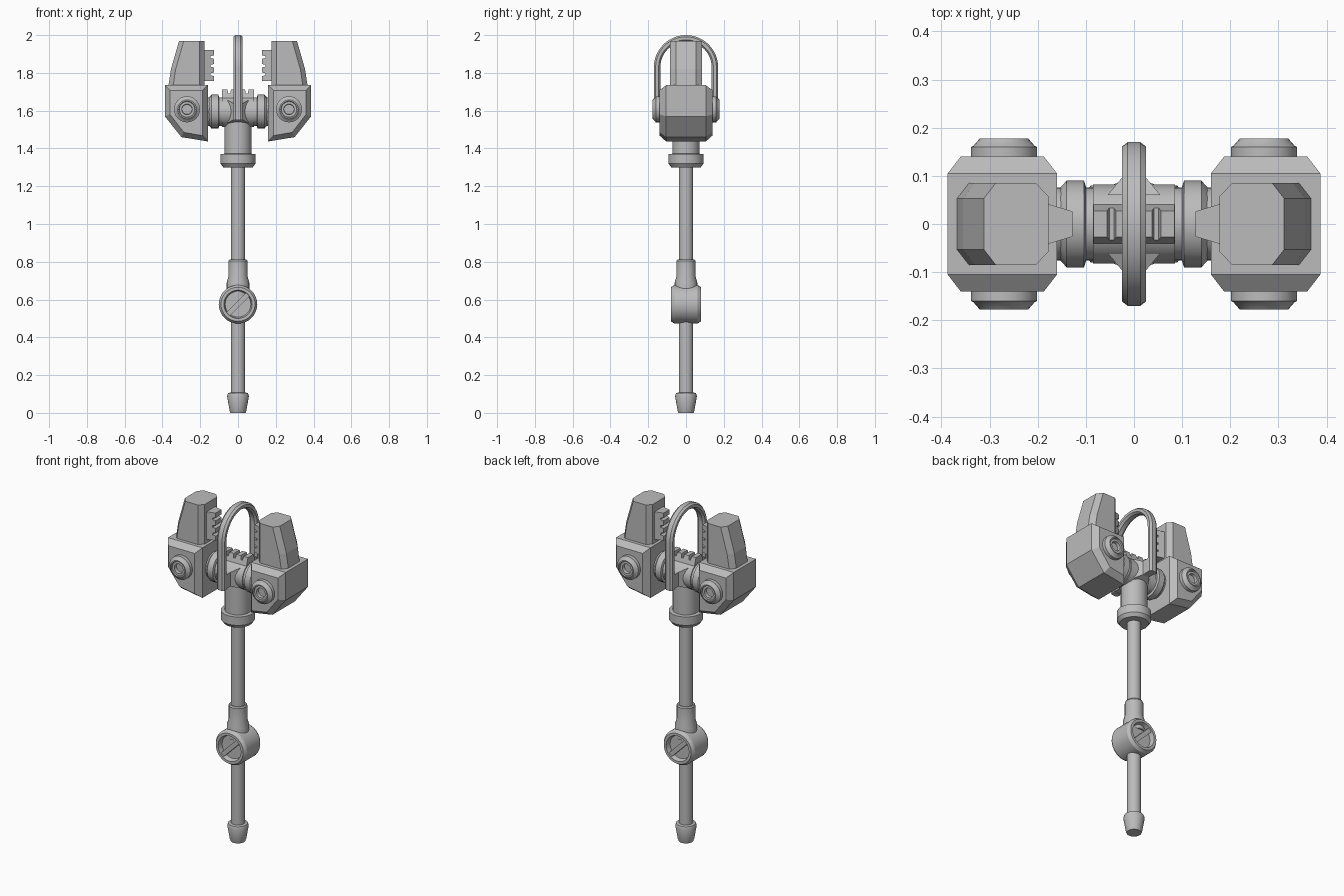
import bpy, bmesh, math
from mathutils import Vector, Matrix

if "Cube" in bpy.data.objects:
    bpy.data.objects.remove(bpy.data.objects["Cube"])

GREY = (0.5, 0.5, 0.5, 1)
mat = bpy.data.materials.new("plain grey")
mat.use_nodes = True
mat.diffuse_color = GREY
mat.node_tree.nodes["Principled BSDF"].inputs["Base Color"].default_value = GREY


def loft(name, rings, smooth=False):
    """Skin a list of equal rings of points and cap both ends."""
    bm = bmesh.new()
    rows = [[bm.verts.new(p) for p in ring] for ring in rings]
    n = len(rows[0])
    for a, b in zip(rows, rows[1:]):
        for i in range(n):
            j = (i + 1) % n
            bm.faces.new((a[i], a[j], b[j], b[i]))
    bm.faces.new(rows[0][::-1])
    bm.faces.new(rows[-1])
    bmesh.ops.recalc_face_normals(bm, faces=bm.faces)
    mesh = bpy.data.meshes.new(name)
    bm.to_mesh(mesh)
    bm.free()
    mesh.materials.append(mat)
    obj = bpy.data.objects.new(name, mesh)
    bpy.context.collection.objects.link(obj)
    if smooth:
        bpy.ops.object.select_all(action='DESELECT')
        obj.select_set(True)
        bpy.context.view_layer.objects.active = obj
        bpy.ops.object.shade_smooth_by_angle(angle=math.radians(32))
    return obj


def lathe(name, profile, axis=(0, 0, 1), at=(0, 0, 0), segs=24):
    """Turn (radius, distance) points around an axis through a point."""
    rot = Vector((0, 0, 1)).rotation_difference(Vector(axis)).to_matrix()
    turns = [2 * math.pi * i / segs for i in range(segs)]
    rings = [[rot @ Vector((r * math.cos(t), r * math.sin(t), d)) + Vector(at) for t in turns]
             for r, d in profile]
    return loft(name, rings, True)


def box(name, size, matrix):
    x, y, z = (s / 2 for s in size)
    corners = [(-x, -y), (x, -y), (x, y), (-x, y)]
    return loft(name, [[matrix @ Vector((a, b, h)) for a, b in corners] for h in (-z, z)])


def rack(name, length, matrix, teeth=4, height=0.05, valley=0.028):
    """Toothed strip along local x, teeth up local z, narrower at the top."""
    pitch = length / (teeth - 0.4)
    points = [(-length / 2, 0)]
    for i in range(teeth):
        x = -length / 2 + i * pitch
        points += [(x, height), (x + pitch * 0.6, height)]
        if i < teeth - 1:
            points += [(x + pitch * 0.7, valley), (x + pitch * 0.9, valley)]
    points.append((length / 2, 0))
    rings = [[matrix @ Vector((x, s * (0.042 - 0.3 * z), z)) for x, z in points] for s in (-1, 1)]
    return loft(name, rings)


# Handle, foot and collars
lathe("shaft", [(0.038, 0.05), (0.038, 1.34)])
lathe("foot", [(0.04, 0), (0.045, 0.015), (0.058, 0.09), (0.053, 0.105), (0.038, 0.108)])
lathe("shaft_sleeve", [(0.06, 0.62), (0.06, 0.69), (0.05, 0.725), (0.05, 0.805), (0.045, 0.812)])
lathe("neck_collar", [(0.078, 1.3), (0.093, 1.32), (0.093, 1.37), (0.073, 1.372)])
lathe("neck", [(0.072, 1.36), (0.072, 1.59)])

# Round hub with a recessed, barred face front and back
half = [(0.068, 0.052), (0.075, 0.08), (0.09, 0.08), (0.102, 0.062)]
lathe("hub", [(r, -d) for r, d in half] + half[::-1], (0, 1, 0), (0, 0, 0.575), 32)
for side, angle in (("front", 0), ("back", math.pi)):
    m = (Matrix.Translation((0, 0, 0.575)) @ Matrix.Rotation(angle, 4, 'Z')
         @ Matrix.Translation((0, -0.058, 0)) @ Matrix.Rotation(-math.radians(45), 4, 'Y'))
    box(side + "_hub_bar", (0.146, 0.03, 0.026), m)

# Cross tube with its toothed strip
MID = (0, 0, 1.595)
lathe("cross_tube", [(0.076, -0.17), (0.076, 0.17)], (1, 0, 0), MID)
lathe("cross_sleeve", [(0.082, -0.085), (0.082, 0.085)], (1, 0, 0), MID)
rack("tube_rack", 0.168, Matrix.Translation((0, 0, 1.662)))

# Central hoop: chamfered section swept along legs and an arch
R, TOP, LOW = 0.153, 1.83, 1.55
section = [(-0.025, -0.008), (-0.013, -0.017), (0.013, -0.017), (0.025, -0.008),
           (0.025, 0.008), (0.013, 0.017), (-0.013, 0.017), (-0.025, 0.008)]
path = [(0, LOW)] + [(math.pi * i / 24, TOP) for i in range(25)] + [(math.pi, LOW)]
loft("hoop", [[(x, (R + d) * math.cos(t), z + (R + d) * math.sin(t)) for x, d in section]
              for t, z in path], True)
for s in (-1, 1):
    rings = [[(x * w, s * y, 1.595 + z * h) for x, z in ((-1, -1), (1, -1), (1, 1), (-1, 1))]
             for w, h, y in ((0.055, 0.06, 0.06), (0.022, 0.042, 0.1), (0.022, 0.042, 0.15))]
    loft(("back" if s > 0 else "front") + "_hoop_bracket", rings)

# Left and right jaws
block = [(0.16, 1.735), (0.16, 1.437), (0.3, 1.46), (0.387, 1.57), (0.387, 1.735)]
block_inset = [(0.187, 1.708), (0.187, 1.468), (0.287, 1.485), (0.36, 1.58), (0.36, 1.708)]
for s, side in ((1, "left"), (-1, "right")):
    lathe(side + "_flange", [(0.078, 0.1), (0.09, 0.104), (0.09, 0.14), (0.07, 0.158)],
          (s, 0, 0), MID, 16)

    # Chamfered lower block
    layers = ((block_inset, -0.14), (block, -0.105), (block, 0.105), (block_inset, 0.14))
    loft(side + "_jaw_block", [[(s * x, y, z) for x, z in pts] for pts, y in layers])

    # Tapered upper jaw with cut corners
    rings = []
    for z, outer in ((1.72, 0.37), (1.82, 0.355), (1.97, 0.312)):
        edge = [(0.178, 0.058), (0.204, 0.085), (outer - 0.025, 0.085), (outer, 0.053)]
        loop = edge + [(x, -y) for x, y in edge[::-1]]
        rings.append([(s * x, y, z) for x, y in loop])
    loft(side + "_jaw", rings)

    # Gripping teeth facing inward
    m = Matrix.Translation((s * 0.18, 0, 1.838)) @ Matrix.Rotation(-s * math.pi / 2, 4, 'Y')
    rack(side + "_jaw_rack", 0.164, m, 4, 0.052, 0.034)

    # Pivot bosses front and back
    for f, face in ((-1, "front"), (1, "back")):
        lathe(side + "_" + face + "_boss",
              [(0.069, 0.13), (0.069, 0.16), (0.064, 0.162), (0.05, 0.178), (0.044, 0.178),
               (0.041, 0.172), (0.028, 0.172), (0.026, 0.155)],
              (0, f, 0), (s * 0.27, 0, 1.607))
